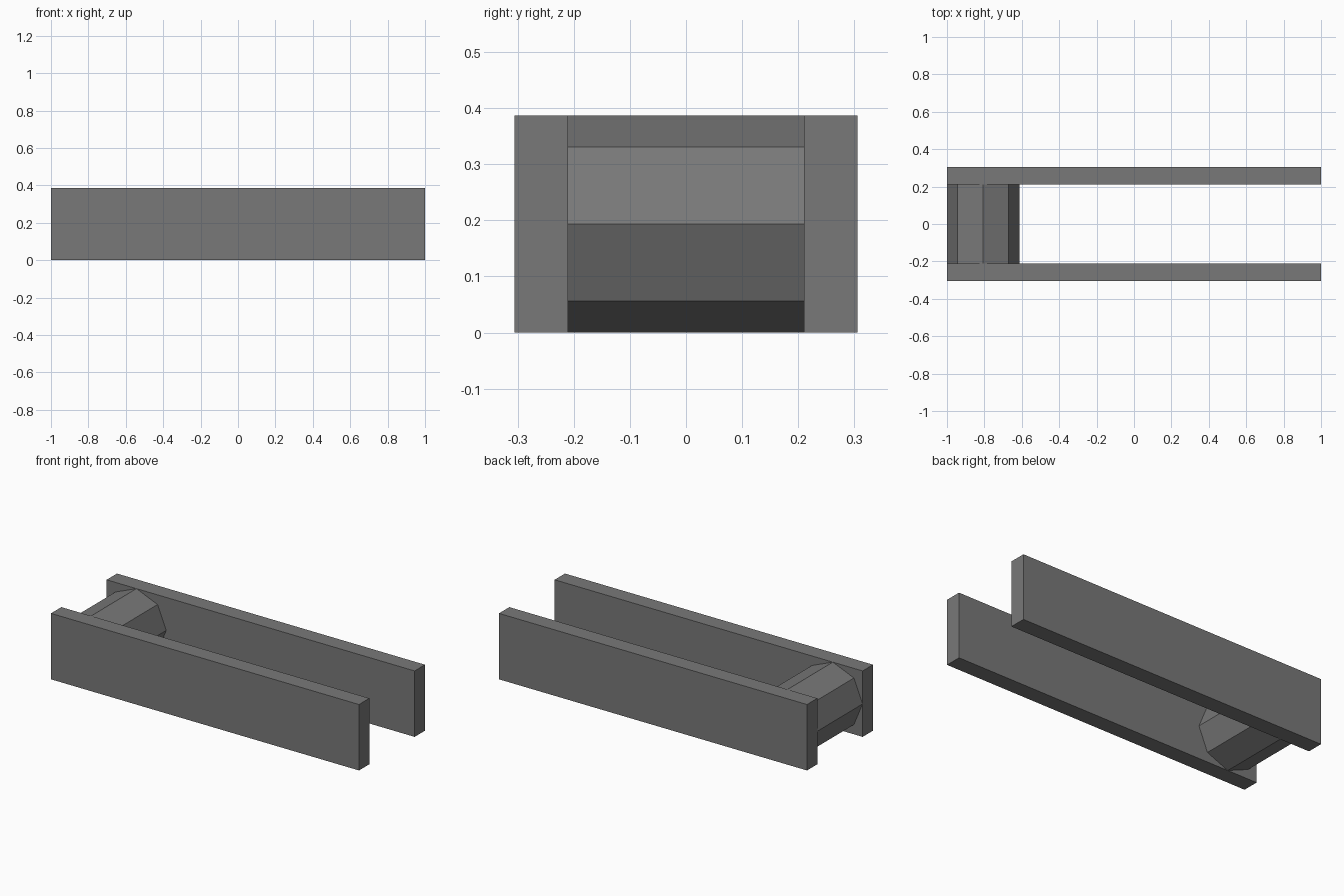
import bpy
from math import pi

if "Cube" in bpy.data.objects:
    bpy.data.objects.remove(bpy.data.objects["Cube"])

LENGTH, HEIGHT = 2.0, 0.387
INNER, OUTER = 0.21, 0.306   # inner and outer y of the side plates
RADIUS = HEIGHT / 2

# Dark grey finish shared by all parts
dark_grey = bpy.data.materials.new("dark_grey")
dark_grey.diffuse_color = (0.19, 0.19, 0.19, 1)
dark_grey.use_nodes = True
dark_grey.node_tree.nodes["Principled BSDF"].inputs["Base Color"].default_value = dark_grey.diffuse_color


def finish(name):
    part = bpy.context.object
    part.name = name
    part.data.materials.append(dark_grey)
    bpy.ops.object.transform_apply(location=False, rotation=True, scale=True)


# Two long parallel side plates
for name, side in (("front_side_plate", -1), ("back_side_plate", 1)):
    bpy.ops.mesh.primitive_cube_add(
        size=1, location=(0, side * (INNER + OUTER) / 2, HEIGHT / 2))
    bpy.context.object.scale = (LENGTH, OUTER - INNER, HEIGHT)
    finish(name)

# Eight-sided roller between the plates, flush with the left end
bpy.ops.mesh.primitive_cylinder_add(
    vertices=8, radius=RADIUS, depth=2 * INNER,
    location=(-LENGTH / 2 + RADIUS, 0, RADIUS), rotation=(pi / 2, 0, 0))
finish("end_roller")
